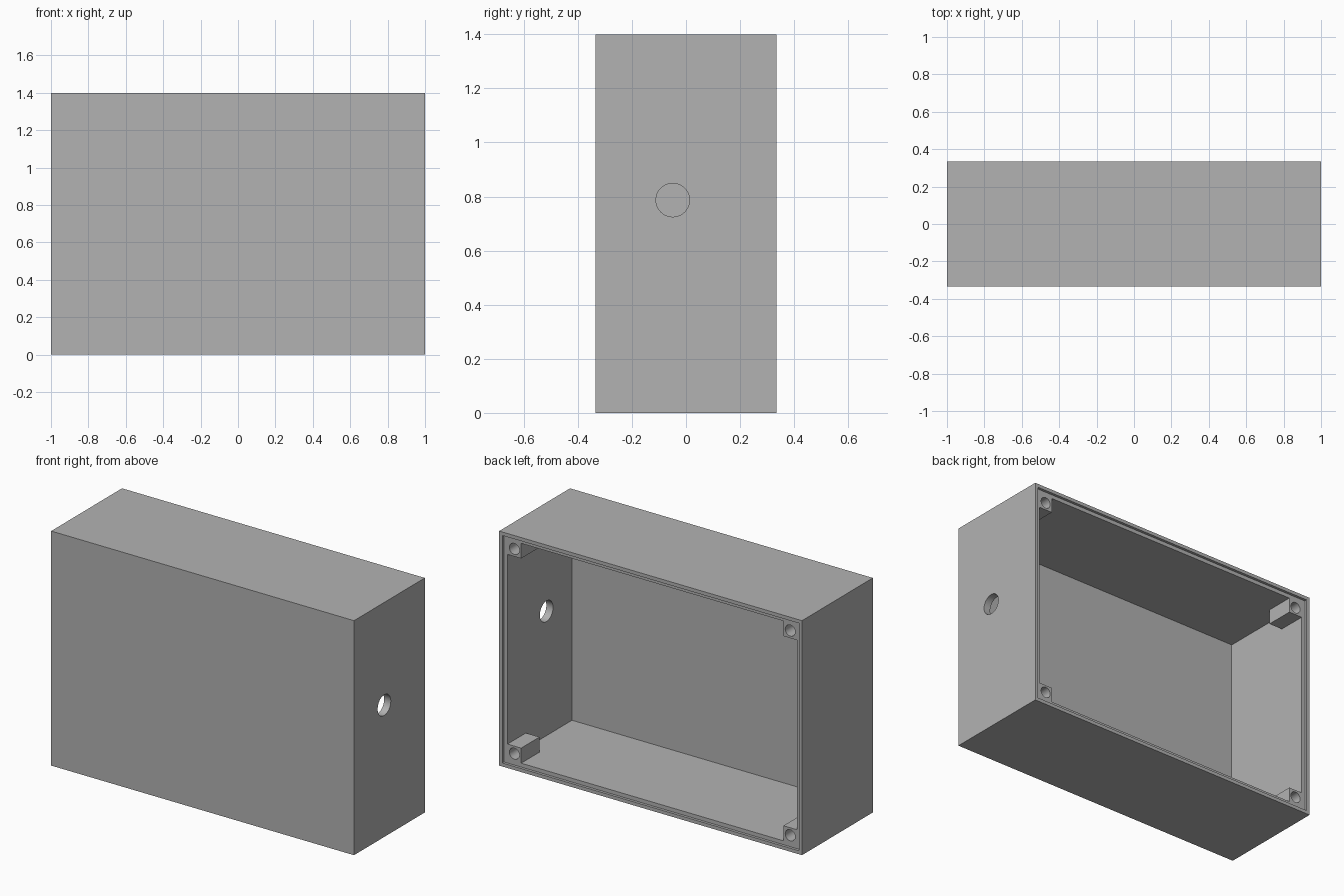
import bpy
import math
from mathutils import Vector

if "Cube" in bpy.data.objects:
    bpy.data.objects.remove(bpy.data.objects["Cube"], do_unlink=True)

W, D, H = 2.0, 0.668, 1.4       # outer size
WALL = 0.044                    # wall thickness
LIP, STEP = 0.021, 0.016        # rim lip width and recess depth
POST, POST_END = 0.134, 0.145   # post edge from the outside, post front end
LEDGE = D / 2 - STEP

grey = bpy.data.materials.new("plain_grey")
grey.use_nodes = True
colour = (0.448, 0.448, 0.448, 1)
grey.diffuse_color = colour
grey.node_tree.nodes["Principled BSDF"].inputs["Base Color"].default_value = colour


def box(name, low, high):
    low, high = Vector(low), Vector(high)
    bpy.ops.mesh.primitive_cube_add(size=1, location=(low + high) / 2)
    ob = bpy.context.object
    ob.name = name
    ob.scale = high - low
    bpy.ops.object.transform_apply(location=False, rotation=False, scale=True)
    ob.data.materials.append(grey)
    return ob


def cylinder(name, centre, radius, depth, rotation):
    bpy.ops.mesh.primitive_cylinder_add(vertices=48, radius=radius, depth=depth,
                                        location=centre, rotation=rotation)
    ob = bpy.context.object
    ob.name = name
    ob.data.materials.append(grey)
    return ob


def combine(target, tool, operation):
    tool.hide_render = True
    bpy.ops.object.select_all(action='DESELECT')
    bpy.context.view_layer.objects.active = target
    target.select_set(True)
    mod = target.modifiers.new(tool.name, 'BOOLEAN')
    mod.operation = operation
    mod.solver = 'EXACT'
    mod.object = tool
    bpy.ops.object.modifier_apply(modifier=mod.name)
    bpy.data.objects.remove(tool, do_unlink=True)


# Hollow case, open at the back
case = box("enclosure_case", (-W / 2, -D / 2, 0), (W / 2, D / 2, H))
cavity = box("cavity_cutter", (-W / 2 + WALL, -D / 2 + WALL, WALL),
             (W / 2 - WALL, D, H - WALL))
combine(case, cavity, 'DIFFERENCE')

corners = [(sx, sz) for sx in (-1, 1) for sz in (-1, 1)]

# Screw posts in the four corners, rooted in the walls
for sx, sz in corners:
    xs = sorted(sx * (W / 2 - e) for e in (WALL / 2 + 0.005, POST))
    zs = sorted(H / 2 + sz * (H / 2 - e) for e in (WALL / 2 + 0.005, POST))
    post = box("screw_post", (xs[0], POST_END, zs[0]), (xs[1], LEDGE + 0.01, zs[1]))
    combine(case, post, 'UNION')

# Recessed ledge for the lid, leaving a thin outer lip
recess = box("lid_recess_cutter", (-W / 2 + LIP, LEDGE, LIP), (W / 2 - LIP, D, H - LIP))
combine(case, recess, 'DIFFERENCE')

# Blind screw holes
for sx, sz in corners:
    inset = (WALL + POST) / 2
    hole = cylinder("screw_hole_cutter",
                    (sx * (W / 2 - inset), LEDGE, H / 2 + sz * (H / 2 - inset)),
                    0.033, 0.28, (math.pi / 2, 0, 0))
    combine(case, hole, 'DIFFERENCE')

# Cable hole through one side wall
cable = cylinder("cable_hole_cutter", (W / 2, -0.049, 0.787), 0.062, 0.2,
                 (0, math.pi / 2, 0))
combine(case, cable, 'DIFFERENCE')

bpy.ops.object.shade_smooth_by_angle(angle=math.radians(30))
